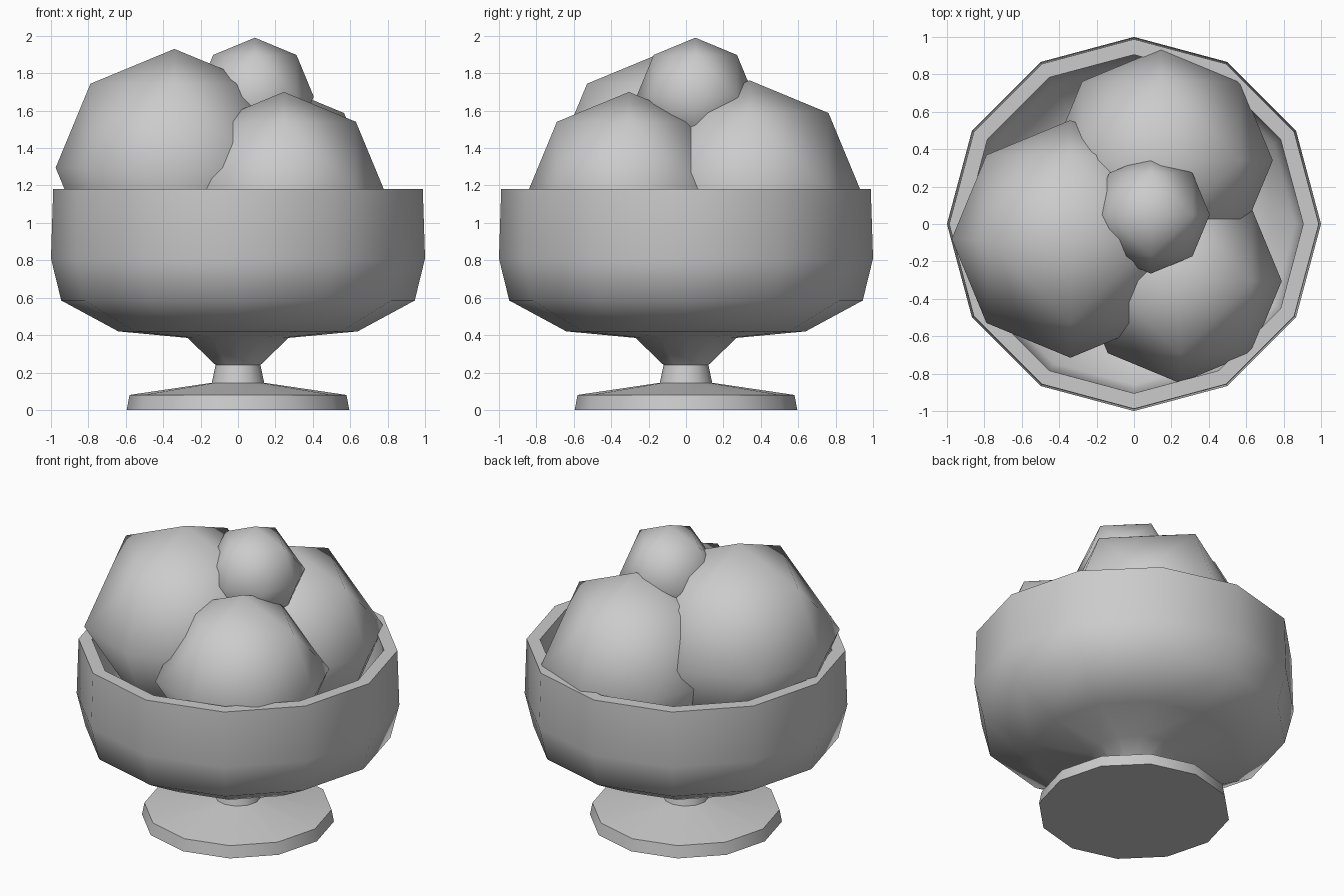
import bpy, bmesh, math
from mathutils import Vector

if "Cube" in bpy.data.objects:
    bpy.data.objects.remove(bpy.data.objects["Cube"])


def finish(name, bm, angle):
    bmesh.ops.recalc_face_normals(bm, faces=bm.faces)
    mesh = bpy.data.meshes.new(name)
    bm.to_mesh(mesh)
    bm.free()
    obj = bpy.data.objects.new(name, mesh)
    bpy.context.collection.objects.link(obj)
    bpy.ops.object.select_all(action='DESELECT')
    obj.select_set(True)
    bpy.context.view_layer.objects.active = obj
    bpy.ops.object.shade_smooth_by_angle(angle=math.radians(angle))
    return obj


def lathe(name, profile, sides, angle):
    bm = bmesh.new()
    verts = [bm.verts.new((r, 0, z)) for r, z in profile]
    edges = [bm.edges.new(p) for p in zip(verts, verts[1:])]
    bmesh.ops.spin(bm, geom=verts + edges, cent=(0, 0, 0), axis=(0, 0, 1),
                   angle=math.tau, steps=sides, use_duplicate=False)
    bmesh.ops.remove_doubles(bm, verts=bm.verts, dist=0.001)
    return finish(name, bm, angle)


def scoop(name, centre, radius):
    # octahedron split once and pushed out to a sphere
    bm = bmesh.new()
    bmesh.ops.create_uvsphere(bm, u_segments=4, v_segments=2, radius=1)
    bmesh.ops.subdivide_edges(bm, edges=bm.edges[:], cuts=1, use_grid_fill=True)
    for v in bm.verts:
        v.co = Vector(centre) + v.co.normalized() * radius
    return finish(name, bm, 80)


# footed dish: foot, stem, outer wall, rim, inner wall
lathe("footed_bowl", [
    (0, 0), (0.595, 0), (0.58, 0.08), (0.14, 0.145), (0.12, 0.24),
    (0.27, 0.385), (0.64, 0.42), (0.945, 0.585), (1.0, 0.81), (0.988, 1.18),
    (0.905, 1.18), (0.90, 0.83), (0.86, 0.65), (0.60, 0.50), (0, 0.46)], 12, 55)

# ice cream scoops
scoop("left_scoop", (-0.34, -0.08, 1.295), 0.635)
scoop("front_right_scoop", (0.245, -0.305, 1.155), 0.545)
scoop("back_scoop", (0.145, 0.34, 1.165), 0.597)

# small ball on top
scoop("top_ball", (0.09, 0.05, 1.675), 0.315)
